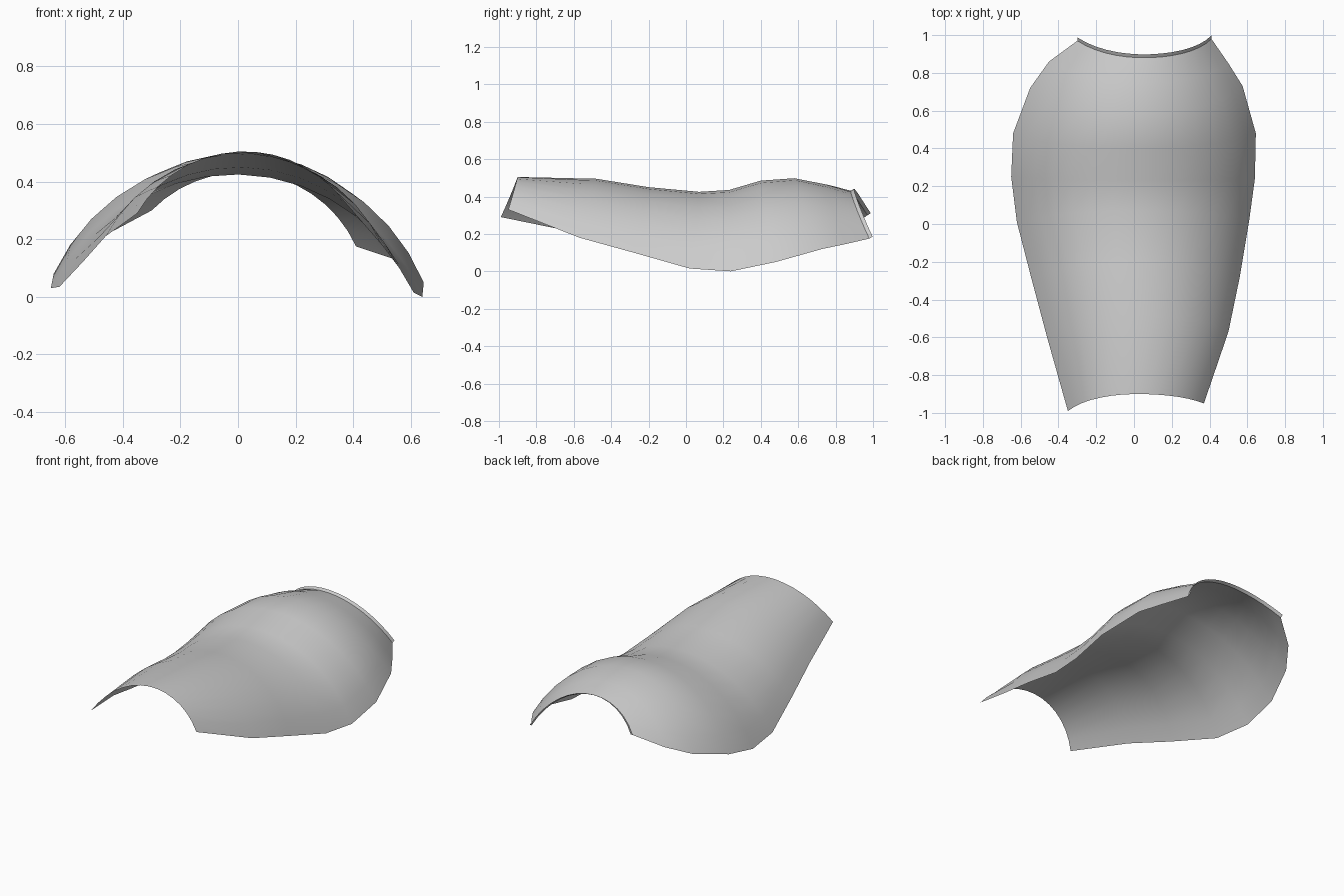
import bpy
import math
from mathutils import Vector

default_cube = bpy.data.objects.get("Cube")
if default_cube:
    bpy.data.objects.remove(default_cube, do_unlink=True)

COLUMNS = 14

# Cross-sections from front to back: right edge, crown, left edge
SECTIONS = [
    ((-.35, -.99, .29), (.02, -.9, .505), (.37, -.95, .33)),
    ((-.46, -.6, .21), (0, -.48, .495), (.5, -.57, .18)),
    ((-.54, -.3, .12), (0, -.2, .45), (.56, -.28, .1)),
    ((-.62, .01, .035), (0, .07, .425), (.61, .02, .015)),
    ((-.65, .25, .03), (0, .23, .435), (.64, .24, 0)),
    ((-.64, .48, .08), (0, .4, .485), (.645, .48, .05)),
    ((-.55, .72, .15), (0, .58, .498), (.575, .73, .12)),
    ((-.45, .86, .22), (.03, .75, .465), (.5, .85, .145)),
    ((-.3, .97, .3), (.05, .88, .43), (.41, .98, .175)),
]


def circle_centre(a, b, c):
    """Centre of the circle through three points in the xz plane."""
    (ax, _, az), (bx, _, bz), (cx, _, cz) = a, b, c
    d = 2 * (ax * (bz - cz) + bx * (cz - az) + cx * (az - bz))
    aa, bb, cc = ax * ax + az * az, bx * bx + bz * bz, cx * cx + cz * cz
    x = (aa * (bz - cz) + bb * (cz - az) + cc * (az - bz)) / d
    z = (aa * (cx - bx) + bb * (ax - cx) + cc * (bx - ax)) / d
    return x, z


def arch(right, crown, left):
    """Circular arch whose ends sweep forwards or backwards."""
    cx, cz = circle_centre(right, crown, left)
    radius = math.hypot(crown[0] - cx, crown[2] - cz)
    start, middle, end = (math.atan2(p[0] - cx, p[2] - cz)
                          for p in (right, crown, left))
    points = []
    for i in range(COLUMNS + 1):
        angle = start + (end - start) * i / COLUMNS
        side, limit = (right, start) if angle < middle else (left, end)
        s = (angle - middle) / (limit - middle)
        y = crown[1] + (side[1] - crown[1]) * s * s
        points.append(Vector((cx + radius * math.sin(angle), y,
                              cz + radius * math.cos(angle))))
    return points


def loft(name, rows, material):
    """Skin a list of equally long point rows with quads."""
    width = len(rows[0])
    faces = [(r * width + i, r * width + i + 1,
              (r + 1) * width + i + 1, (r + 1) * width + i)
             for r in range(len(rows) - 1) for i in range(width - 1)]
    mesh = bpy.data.meshes.new(name)
    mesh.from_pydata([p for row in rows for p in row], [], faces)
    mesh.materials.append(material)
    obj = bpy.data.objects.new(name, mesh)
    bpy.context.collection.objects.link(obj)
    bpy.ops.object.select_all(action='DESELECT')
    obj.select_set(True)
    bpy.context.view_layer.objects.active = obj
    bpy.ops.object.shade_smooth_by_angle(angle=math.radians(40))
    return obj


grey = bpy.data.materials.new("plain grey")
grey.use_nodes = True
colour = (.6, .6, .6, 1)
grey.diffuse_color = colour
grey.node_tree.nodes["Principled BSDF"].inputs["Base Color"].default_value = colour

# Curved open shell
rows = [arch(*section) for section in SECTIONS]
loft("curved_shell", rows, grey)

# Narrow flared lip along the back rim
rim = rows[-1]
lip = [p + Vector((0, .018, .01)) for p in rim]
loft("back_lip", [rim, lip], grey)
